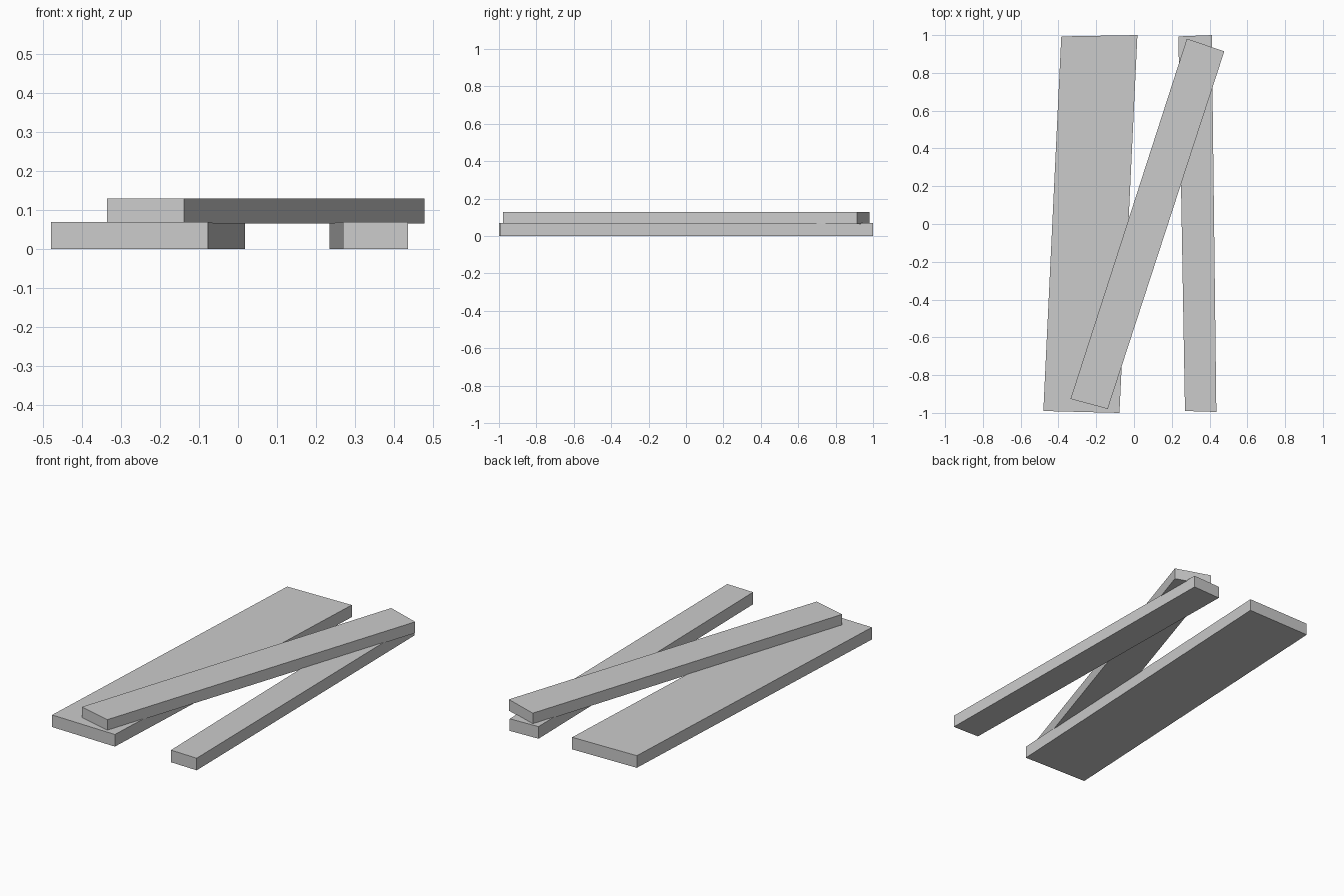
import bpy
import bmesh

# Remove the default cube
cube = bpy.data.objects.get("Cube")
if cube:
    bpy.data.objects.remove(cube, do_unlink=True)

# Single plain grey
grey = bpy.data.materials.new("plain_grey")
grey.use_nodes = True
colour = (0.6, 0.6, 0.6, 1)
grey.diffuse_color = colour
grey.node_tree.nodes["Principled BSDF"].inputs["Base Color"].default_value = colour


def plank(name, outline, bottom, top):
    """Extrude a four-cornered outline (counter-clockwise) into a board."""
    bm = bmesh.new()
    base = bm.faces.new([bm.verts.new((x, y, bottom)) for x, y in outline])
    result = bmesh.ops.extrude_face_region(bm, geom=[base], use_keep_orig=True)
    verts = [g for g in result["geom"] if isinstance(g, bmesh.types.BMVert)]
    bmesh.ops.translate(bm, verts=verts, vec=(0, 0, top - bottom))
    bmesh.ops.recalc_face_normals(bm, faces=bm.faces)
    mesh = bpy.data.meshes.new(name)
    bm.to_mesh(mesh)
    bm.free()
    mesh.materials.append(grey)
    obj = bpy.data.objects.new(name, mesh)
    bpy.context.collection.objects.link(obj)


# Two boards lying on the ground
plank("wide_plank", [(-0.48, -0.99), (-0.077, -1.0), (0.018, 1.0), (-0.385, 0.993)], 0, 0.069)
plank("narrow_plank", [(0.27, -0.99), (0.436, -0.995), (0.412, 1.0), (0.235, 0.993)], 0, 0.069)

# Board laid diagonally across them
plank("crossing_plank", [(-0.336, -0.926), (-0.139, -0.979), (0.478, 0.914), (0.28, 0.981)], 0.065, 0.129)
